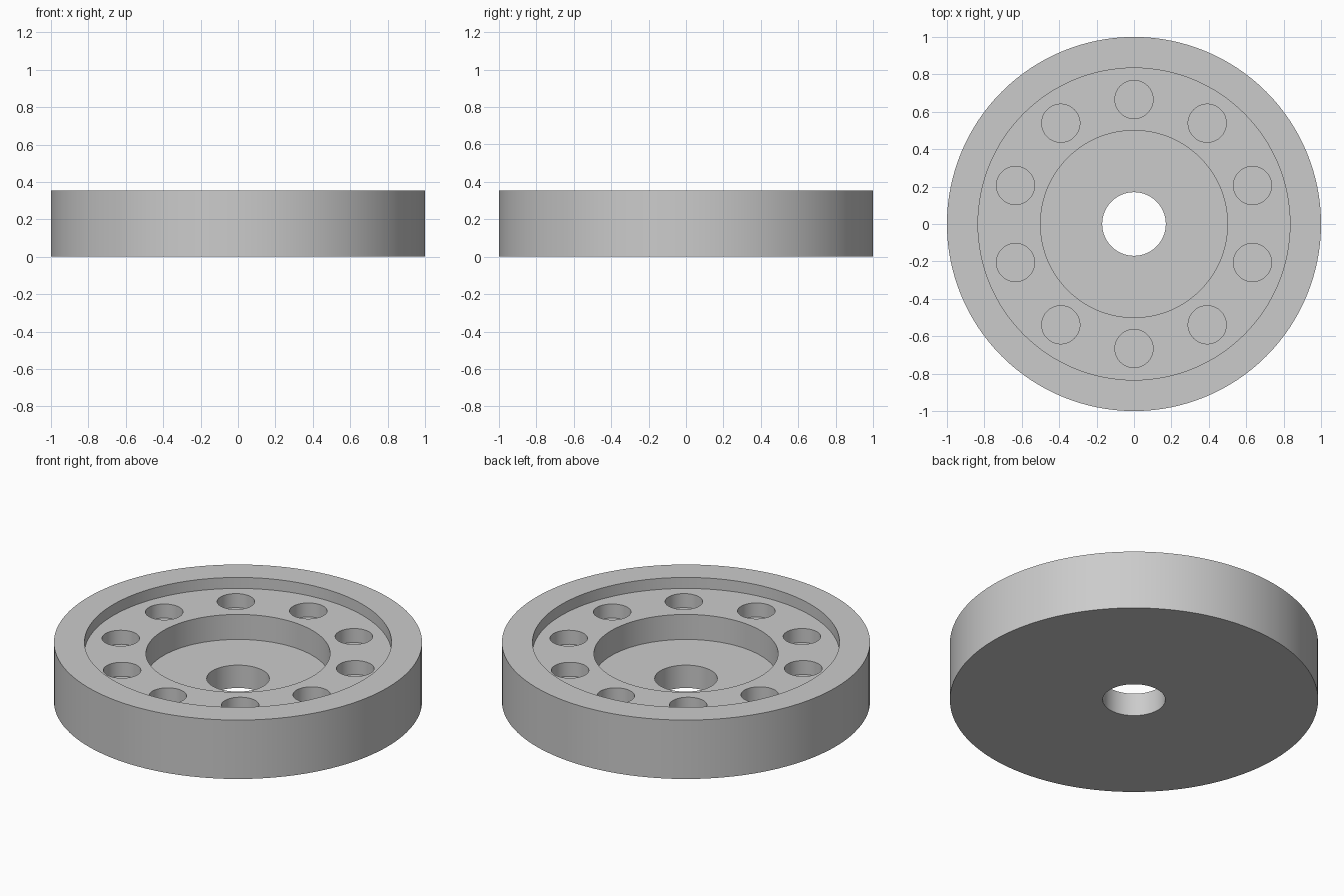
import bpy
from math import sin, cos, tau

cube = bpy.data.objects.get("Cube")
if cube:
    bpy.data.objects.remove(cube, do_unlink=True)

HEIGHT = 0.353
RING_FLOOR = 0.287      # recessed face carrying the blind holes
HUB_FLOOR = 0.137       # deeper central pocket
HOLE_FLOOR = 0.203      # bottom of the blind holes

grey = bpy.data.materials.new("plain grey")
grey.use_nodes = True
colour = (0.6, 0.6, 0.6, 1)
grey.diffuse_color = colour
grey.node_tree.nodes["Principled BSDF"].inputs["Base Color"].default_value = colour


def cylinder(name, radius, bottom, top, x=0, y=0, sides=128):
    bpy.ops.mesh.primitive_cylinder_add(
        vertices=sides, radius=radius, depth=top - bottom,
        location=(x, y, (bottom + top) / 2))
    obj = bpy.context.object
    obj.name = name
    obj.data.materials.append(grey)
    return obj


def cut(body, cutter):
    cutter.hide_render = True
    mod = body.modifiers.new("cut", 'BOOLEAN')
    mod.operation = 'DIFFERENCE'
    mod.solver = 'EXACT'
    mod.object = cutter
    bpy.context.view_layer.objects.active = body
    bpy.ops.object.modifier_apply(modifier=mod.name)
    bpy.data.objects.remove(cutter, do_unlink=True)


# Solid disc, then the stepped recesses and the centre bore
disc = cylinder("wheel_disc", 1, 0, HEIGHT)
cut(disc, cylinder("rim_recess", 0.834, RING_FLOOR, 1))
cut(disc, cylinder("hub_pocket", 0.5, HUB_FLOOR, 1))
cut(disc, cylinder("centre_bore", 0.17, -1, 1, sides=96))

# Ring of ten blind holes
for i in range(10):
    a = tau * (i / 10 + 0.25)
    cut(disc, cylinder("blind_hole", 0.102, HOLE_FLOOR, 1,
                       0.666 * cos(a), 0.666 * sin(a), sides=64))

# Smooth walls with crisp rims
bpy.ops.object.select_all(action='DESELECT')
disc.select_set(True)
bpy.context.view_layer.objects.active = disc
bpy.ops.object.shade_smooth_by_angle(angle=0.6)
